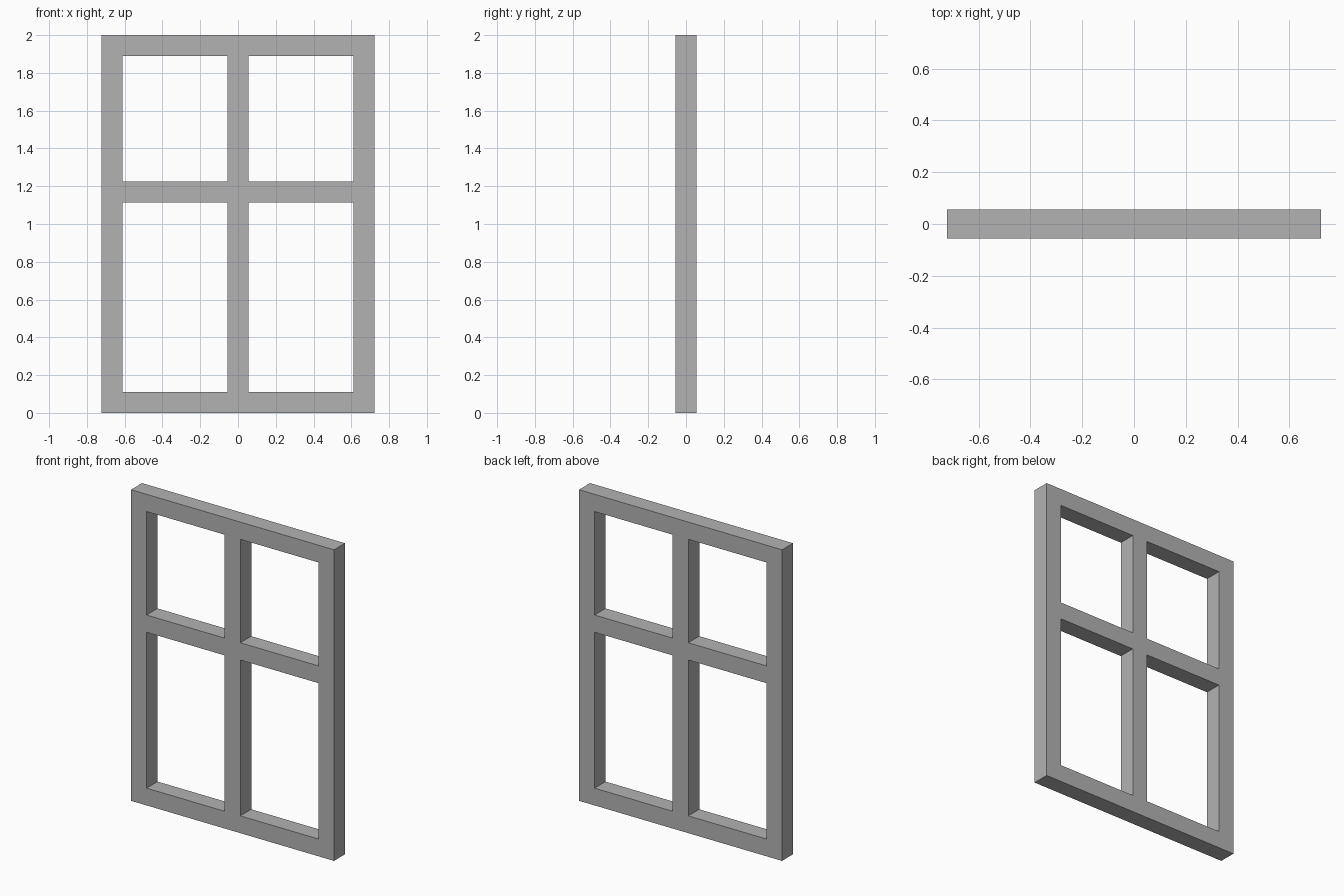
import bpy
import bmesh

cube = bpy.data.objects.get("Cube")
if cube:
    bpy.data.objects.remove(cube, do_unlink=True)

BAR = 0.111          # width and depth of every bar
HALF_W = 0.722       # half the frame width
RAIL_Z = 1.113       # underside of the middle rail

# Lines where bars begin and end
xs = [-HALF_W, BAR - HALF_W, -BAR / 2, BAR / 2, HALF_W - BAR, HALF_W]
zs = [0, BAR, RAIL_Z, RAIL_Z + BAR, 2 - BAR, 2]

# Grey paint
grey = bpy.data.materials.new("grey paint")
grey.use_nodes = True
colour = (0.45, 0.45, 0.45, 1)
grey.diffuse_color = colour
grey.node_tree.nodes["Principled BSDF"].inputs["Base Color"].default_value = colour

# Front face of the lattice, leaving the four panes open
bm = bmesh.new()
verts = [[bm.verts.new((x, -BAR / 2, z)) for x in xs] for z in zs]
for row in range(5):
    for col in range(5):
        if row % 2 and col % 2:
            continue
        bm.faces.new((verts[row][col], verts[row][col + 1],
                      verts[row + 1][col + 1], verts[row + 1][col]))

# Extrude to full depth
front = bm.faces[:]
back = bmesh.ops.extrude_face_region(bm, geom=front, use_keep_orig=True)
moved = [v for v in back["geom"] if isinstance(v, bmesh.types.BMVert)]
bmesh.ops.translate(bm, verts=moved, vec=(0, BAR, 0))
bmesh.ops.recalc_face_normals(bm, faces=bm.faces[:])

mesh = bpy.data.meshes.new("window_frame")
bm.to_mesh(mesh)
bm.free()
mesh.materials.append(grey)
frame = bpy.data.objects.new("window_frame", mesh)
bpy.context.collection.objects.link(frame)
